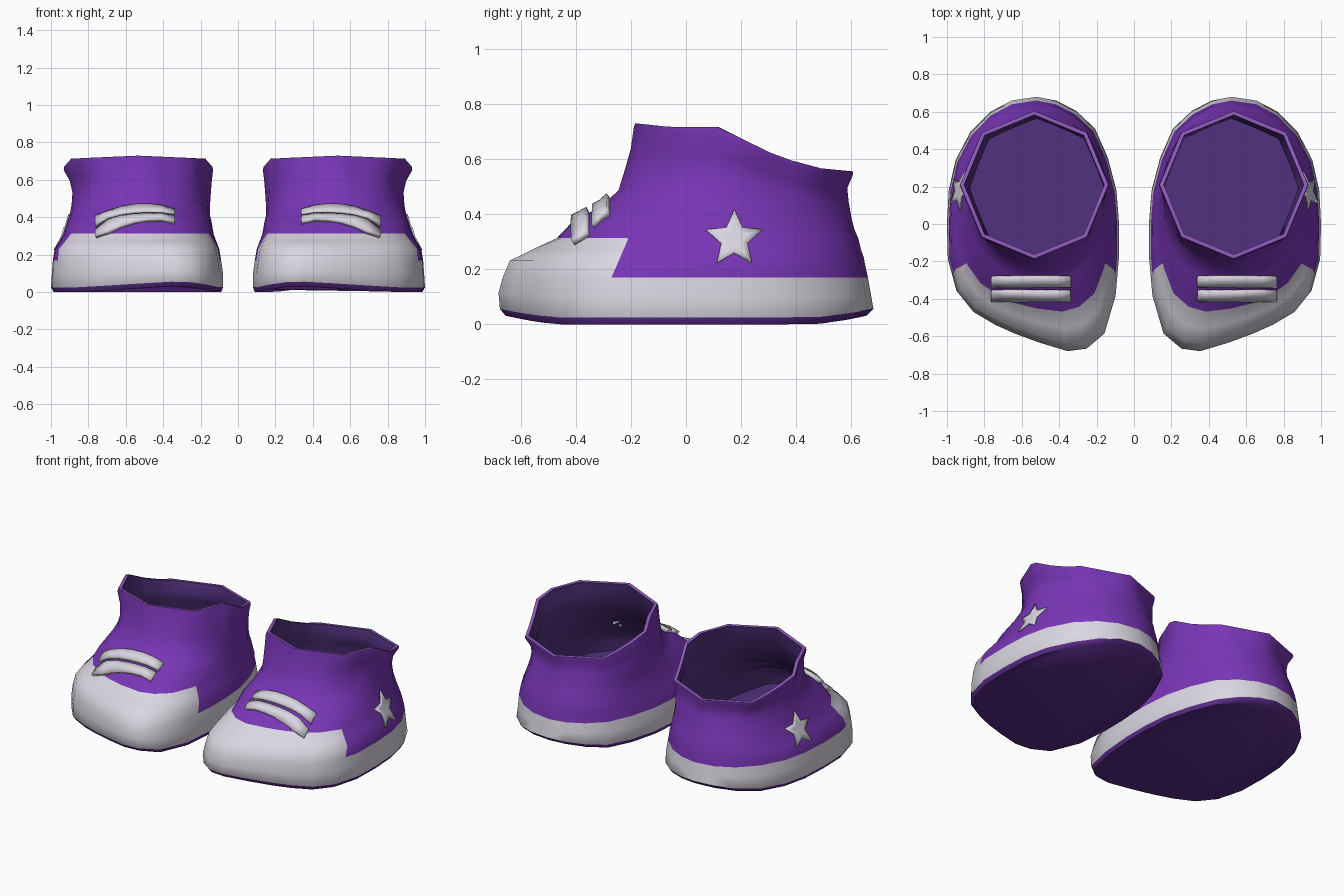
import bpy, bmesh, math
from mathutils import Vector
from mathutils.bvhtree import BVHTree

cube = bpy.data.objects.get("Cube")
if cube:
    bpy.data.objects.remove(cube)


def material(name, rgb):
    m = bpy.data.materials.new(name)
    m.use_nodes = True
    m.diffuse_color = (*rgb, 1)
    m.node_tree.nodes["Principled BSDF"].inputs["Base Color"].default_value = (*rgb, 1)
    return m


PURPLE = material("purple canvas", (.19, .036, .47))
WHITE = material("pale rubber", (.7, .675, .75))
LINING = material("purple lining", (.085, .031, .21))
SOLE_DARK = material("dark purple sole", (.1, .024, .25))
TRIM = material("light purple trim", (.27, .1, .5))

# Sole outline in a unit box, from the heel round the inner side to the toe and back
SOLE = [(-.04, 1), (-.27, .97), (-.5, .89), (-.72, .75), (-.87, .52), (-.97, .26),
        (-1, 0), (-1, -.25), (-.96, -.56), (-.83, -.86), (-.62, -.98), (-.4, -1),
        (-.06, -.93), (.22, -.86), (.45, -.79), (.7, -.69), (.89, -.53), (.99, -.28),
        (1, 0), (.98, .26), (.9, .5), (.73, .72), (.5, .88), (.25, .97)]

# Height, inner x, outer x, toe y, heel y, roundness
LEVELS = [(0, .09, .985, -.655, .655, 0), (.025, .08, 1, -.675, .68, 0),
          (.1, .08, .995, -.68, .67, 0), (.17, .09, .99, -.665, .66, 0),
          (.23, .1, .98, -.64, .65, .05), (.27, .115, .955, -.56, .645, .2),
          (.31, .13, .935, -.475, .635, .4), (.37, .14, .915, -.42, .625, .6),
          (.42, .15, .9, -.32, .61, .8), (.48, .15, .89, -.245, .6, 1),
          (.56, .145, .885, -.22, .59, 1), (.63, .14, .9, -.2, .585, 1),
          (.7, .133, .932, -.19, .605, 1), (.72, .137, .93, -.185, .605, 1)]
RIM = [(-.19, .73), (-.05, .715), (.12, .715), (.3, .625), (.45, .57), (.6, .555)]


def rim_height(y):
    for (y0, z0), (y1, z1) in zip(RIM, RIM[1:]):
        if y <= y1:
            return z0 + (z1 - z0) * max(0, (y - y0) / (y1 - y0))
    return RIM[-1][1]


def power(v, p):
    return math.copysign(abs(v) ** p, v)


def ring(bm, level, inset=0):
    z, x0, x1, y0, y1, round_ = level
    x0, x1, y0, y1 = x0 + inset, x1 - inset, y0 + inset, y1 - inset
    p = .75 + .25 * round_
    eight = math.pi / 4
    facet = min(1, max(0, (z - .5) / .15))
    verts = []
    for i, (u, v) in enumerate(SOLE):
        a = math.pi / 2 + math.tau * i / len(SOLE)
        # collar turns eight-sided towards the rim
        flat = math.cos(eight / 2) / math.cos(a % eight - eight / 2)
        r = 1 + (flat - 1) * facet
        u += (r * power(math.cos(a), p) - u) * round_
        v += (r * power(math.sin(a), p) - v) * round_
        x = (x0 + x1) / 2 + u * (x1 - x0) / 2
        y = (y0 + y1) / 2 + v * (y1 - y0) / 2
        h = z
        if z > .18:      # collar slopes down to the heel
            h = .18 + (z - .18) * (rim_height(y) - .18) / .54
        else:            # sole curls up at toe and heel
            h += .035 * max(0, (abs(y) - .45) / .22) ** 1.5 * max(0, 1 - z / .16)
        verts.append(bm.verts.new((x, y, h)))
    return verts


def finish(name, bm, mats, thickness=0):
    bmesh.ops.recalc_face_normals(bm, faces=bm.faces)
    me = bpy.data.meshes.new(name)
    bm.to_mesh(me)
    bm.free()
    ob = bpy.data.objects.new(name, me)
    bpy.context.collection.objects.link(ob)
    for m in mats:
        me.materials.append(m)
    bpy.ops.object.select_all(action="DESELECT")
    ob.select_set(True)
    bpy.context.view_layer.objects.active = ob
    bpy.ops.object.shade_smooth_by_angle(angle=math.radians(50))
    if thickness:
        s = ob.modifiers.new("thickness", "SOLIDIFY")
        s.thickness = thickness
        s.offset = 0
    ob.modifiers.new("pair", "MIRROR").use_mirror_merge = False


# Shoe shell: outside going up, over the rim, then the lining going down
bm = bmesh.new()
cap = bm.faces.layers.int.new("cap")
rings = [ring(bm, l) for l in LEVELS]
rings += [ring(bm, l, .022 if l[0] > .6 else .008) for l in reversed(LEVELS[2:])]
rim = len(LEVELS) - 1
n = len(SOLE)
bm.faces.new(rings[0]).material_index = 3
for k, (lo, hi) in enumerate(zip(rings, rings[1:])):
    for i in range(n):
        j = (i + 1) % n
        f = bm.faces.new((lo[i], lo[j], hi[j], hi[i]))
        if k == 0:
            f.material_index = 3
        elif k in (1, 2):
            f.material_index = 1
        elif k == rim:
            f.material_index = 4
        elif k > rim:
            f.material_index = 2
        elif k <= 5:
            f[cap] = 1
bm.faces.new(rings[-1]).material_index = 2

# Toe cap: slanted cut across the sides
cut_point, cut_normal = Vector((0, -.27, .17)), Vector((0, 1, -.43)).normalized()
geom = set()
for f in bm.faces:
    if f[cap]:
        geom.update([f], f.edges, f.verts)
bmesh.ops.bisect_plane(bm, geom=list(geom), plane_co=cut_point, plane_no=cut_normal)
for f in bm.faces:
    if f[cap] and (f.calc_center_median() - cut_point).dot(cut_normal) < 0:
        f.material_index = 1
bmesh.ops.recalc_face_normals(bm, faces=bm.faces)
surface = BVHTree.FromBMesh(bm)
finish("shoes", bm, [PURPLE, WHITE, LINING, SOLE_DARK, TRIM])

# Lace straps draped over the front
for name, y_mid in (("upper_lace", -.308), ("lower_lace", -.383)):
    bm = bmesh.new()
    rows = []
    for i in range(7):
        x = .34 + .42 * i / 6
        row = []
        for dy in (-.027, 0, .027):
            hit = surface.ray_cast(Vector((x, y_mid + dy, 2)), Vector((0, 0, -1)))[0]
            row.append(bm.verts.new(hit + Vector((0, 0, .014))))
        rows.append(row)
    for a, b in zip(rows, rows[1:]):
        for k in range(2):
            bm.faces.new((a[k], b[k], b[k + 1], a[k + 1]))
    finish(name, bm, [WHITE], .024)

# Star patch on the outer side
bm = bmesh.new()


def on_side(y, z):
    hit = surface.ray_cast(Vector((2, y, z)), Vector((-1, 0, 0)))[0]
    return bm.verts.new(hit + Vector((.007, 0, 0)))


centre = on_side(.175, .31)
tips, mids = [], []
for i in range(10):
    r = .05 if i % 2 else .107
    a = math.pi * i / 5
    for scale, store in ((1, tips), (.5, mids)):
        store.append(on_side(.175 + r * scale * math.sin(a), .31 + r * scale * math.cos(a)))
for i in range(10):
    j = (i + 1) % 10
    bm.faces.new((centre, mids[i], mids[j]))
    bm.faces.new((mids[i], tips[i], tips[j], mids[j]))
finish("side_star", bm, [WHITE], .009)
